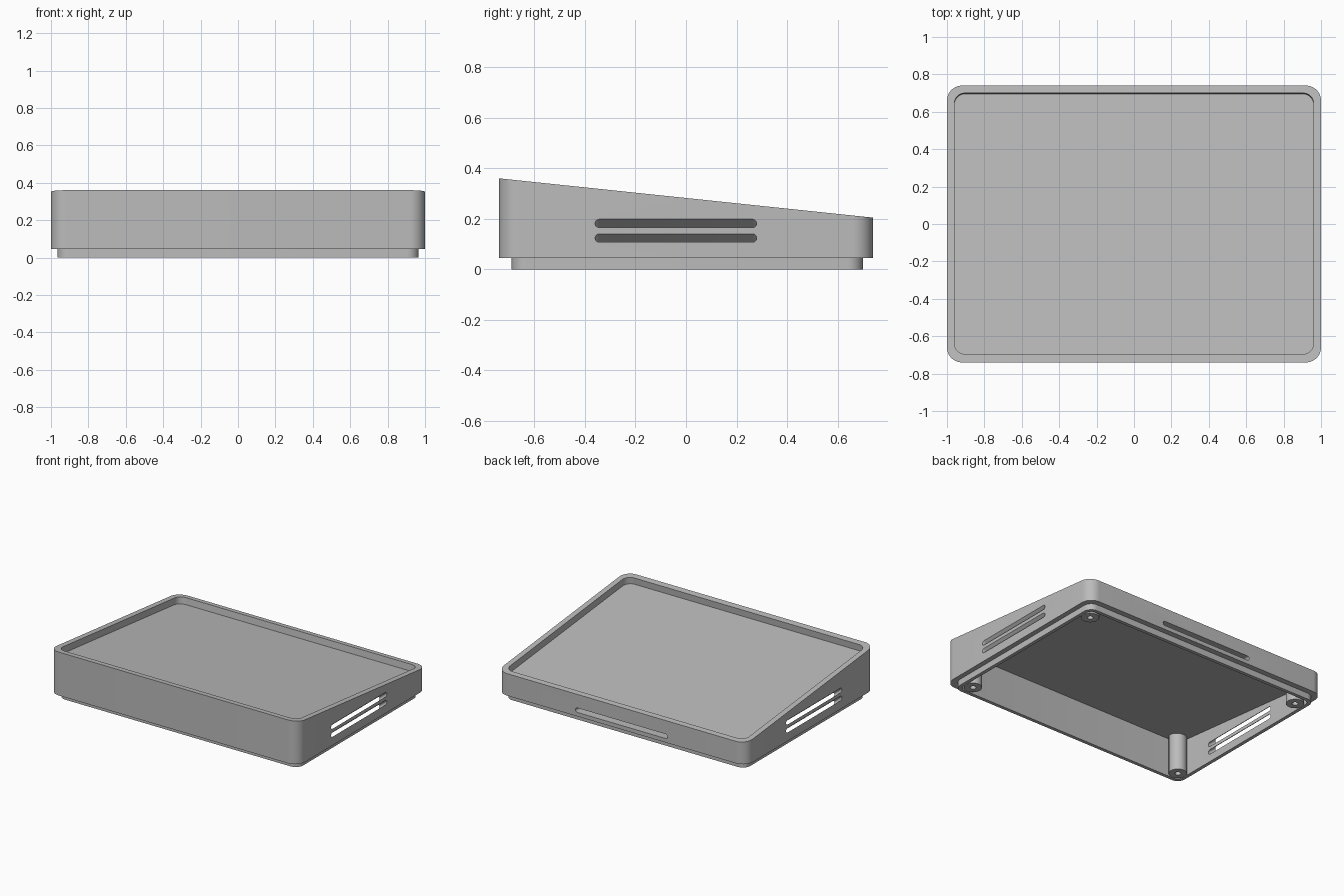
import bpy, bmesh, math

cube = bpy.data.objects.get("Cube")
if cube:
    bpy.data.objects.remove(cube, do_unlink=True)

SLOPE = -0.105          # fall of the top from front to back
FLOOR, PANEL = 0.048, 0.07   # depth of panel top and underside below the rim

grey = bpy.data.materials.new("mid_grey")
grey.use_nodes = True
grey.diffuse_color = (0.5, 0.5, 0.5, 1)
grey.node_tree.nodes["Principled BSDF"].inputs["Base Color"].default_value = (0.5, 0.5, 0.5, 1)


def top(y, drop=0.0):
    return 0.2825 + SLOPE * y - drop


def rounded_rect(hx, y0, y1, r, steps=10):
    """Outline of a rounded rectangle, counter-clockwise."""
    pts = []
    corners = [(hx - r, y1 - r), (r - hx, y1 - r), (r - hx, y0 + r), (hx - r, y0 + r)]
    for i, (cx, cy) in enumerate(corners):
        for k in range(steps + 1):
            a = math.pi / 2 * (i + k / steps)
            pts.append((cx + r * math.cos(a), cy + r * math.sin(a)))
    return pts


def loft(name, lower, upper):
    """Closed solid between two matching outlines."""
    bm = bmesh.new()
    a = [bm.verts.new(p) for p in lower]
    b = [bm.verts.new(p) for p in upper]
    n = len(a)
    bm.faces.new(a[::-1])
    bm.faces.new(b)
    for i in range(n):
        j = (i + 1) % n
        bm.faces.new((a[i], a[j], b[j], b[i]))
    return finish(name, bm)


def finish(name, bm):
    bmesh.ops.recalc_face_normals(bm, faces=bm.faces[:])
    mesh = bpy.data.meshes.new(name)
    bm.to_mesh(mesh)
    bm.free()
    mesh.materials.append(grey)
    obj = bpy.data.objects.new(name, mesh)
    bpy.context.collection.objects.link(obj)
    return obj


def apply_boolean(obj, other, operation):
    mod = obj.modifiers.new("cut", 'BOOLEAN')
    mod.operation = operation
    mod.solver = 'EXACT'
    mod.object = other
    bpy.context.view_layer.objects.active = obj
    bpy.ops.object.modifier_apply(modifier=mod.name)
    bpy.data.objects.remove(other, do_unlink=True)


def smooth(obj):
    bpy.ops.object.select_all(action='DESELECT')
    obj.select_set(True)
    bpy.context.view_layer.objects.active = obj
    bpy.ops.object.shade_smooth_by_angle(angle=math.radians(30))


def stadium(half, r, steps=8):
    """Outline of a slot with round ends."""
    pts = []
    for side in (1, -1):
        for k in range(steps + 1):
            a = -math.pi / 2 + math.pi * k / steps
            pts.append((side * (half - r + r * math.cos(a)), side * r * math.sin(a)))
    return pts


# Wedge shell with a narrower lip underneath
outline = rounded_rect(1.0, -0.74, 0.74, 0.08)
case = loft("case", [(x, y, 0.045) for x, y in outline], [(x, y, top(y)) for x, y in outline])
outline = rounded_rect(0.965, -0.69, 0.70, 0.06)
apply_boolean(case, loft("lip", [(x, y, 0) for x, y in outline],
                         [(x, y, 0.08) for x, y in outline]), 'UNION')

# Hollow underside
outline = rounded_rect(0.94, -0.665, 0.675, 0.04)
apply_boolean(case, loft("cavity", [(x, y, -0.1) for x, y in outline],
                         [(x, y, top(y, PANEL)) for x, y in outline]), 'DIFFERENCE')

# Recess in the sloped top, with walls square to the slope
outline = rounded_rect(0.96, -0.695, 0.70, 0.055)


def sunk(depth):
    return [(x, y + SLOPE * depth, top(y) - depth) for x, y in outline]


apply_boolean(case, loft("recess", sunk(FLOOR), sunk(-0.05)), 'DIFFERENCE')

# Louvred side slots, slanting down towards the inside
for side in (1, -1):
    for z in (0.124, 0.182):
        shape = stadium(0.32, 0.0165)
        ends = [[(side * (1 + d), y - 0.04, z + h + 0.85 * d) for y, h in shape]
                for d in (-0.085, 0.03)]
        apply_boolean(case, loft("side_slot", *ends), 'DIFFERENCE')

# Straight slot through the back wall
ends = [[(x, y, 0.09 + h) for x, h in stadium(0.37, 0.016)] for y in (0.64, 0.80)]
apply_boolean(case, loft("back_slot", *ends), 'DIFFERENCE')
smooth(case)

# Screw posts in the four corners
for sx, side in ((1, "left"), (-1, "right")):
    for sy, end in ((1, "back"), (-1, "front")):
        bm = bmesh.new()
        rings = []
        for r, high in ((0.02, True), (0.02, False), (0.06, False), (0.06, True)):
            ring = []
            for k in range(32):
                a = math.tau * k / 32
                y = sy * 0.6 + r * math.sin(a)
                z = top(y, 0.06) if high else 0.0
                ring.append(bm.verts.new((sx * 0.88 + r * math.cos(a), y, z)))
            rings.append(ring)
        for i in range(4):
            p, q = rings[i], rings[(i + 1) % 4]
            for k in range(32):
                j = (k + 1) % 32
                bm.faces.new((p[k], p[j], q[j], q[k]))
        smooth(finish(f"{end}_{side}_screw_post", bm))
